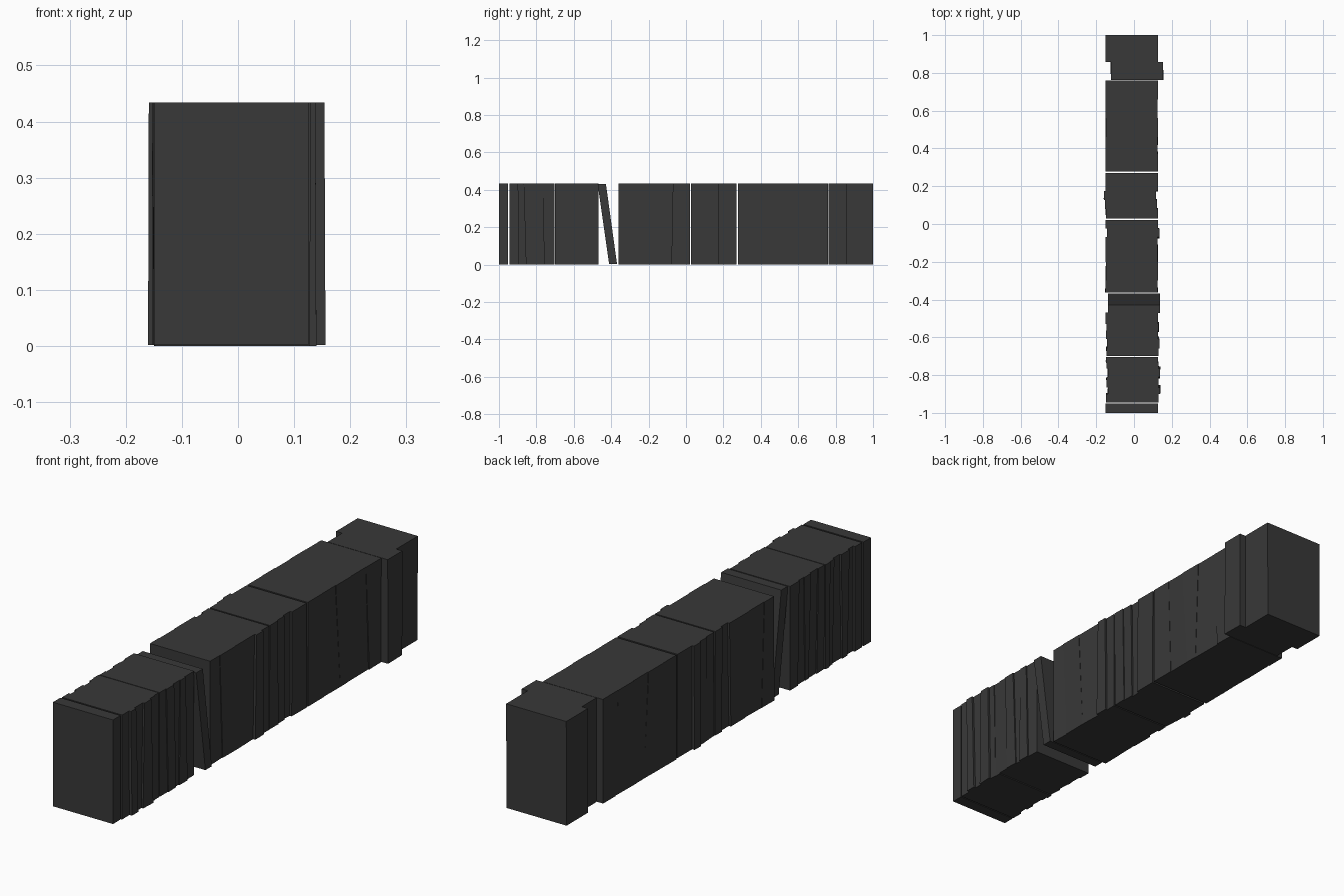
import bpy, bmesh, random

random.seed(4)
cube = bpy.data.objects.get("Cube")
if cube:
    bpy.data.objects.remove(cube, do_unlink=True)

LEFT, RIGHT, TOP = -0.15, 0.126, 0.434

dark = bpy.data.materials.new("charcoal")
dark.use_nodes = True
colour = (0.04, 0.04, 0.04, 1)
dark.diffuse_color = colour
bsdf = dark.node_tree.nodes["Principled BSDF"]
bsdf.inputs["Base Color"].default_value = colour
bsdf.inputs["Roughness"].default_value = 0.8


def add_prism(name, bottom, top):
    """Loft a closed solid between two outlines with matching points."""
    bm = bmesh.new()
    low = [bm.verts.new(p) for p in bottom]
    high = [bm.verts.new(p) for p in top]
    bm.faces.new(low[::-1])
    bm.faces.new(high)
    n = len(low)
    for i in range(n):
        j = (i + 1) % n
        bm.faces.new((low[i], low[j], high[j], high[i]))
    bmesh.ops.recalc_face_normals(bm, faces=bm.faces)
    mesh = bpy.data.meshes.new(name)
    bm.to_mesh(mesh)
    bm.free()
    mesh.materials.append(dark)
    obj = bpy.data.objects.new(name, mesh)
    bpy.context.collection.objects.link(obj)
    return obj


def add_row(name, start, books, base=0.002, height=TOP):
    """A run of touching books: (end y, x shift, lean of the far edge at the base)."""
    sides = {LEFT: ([], []), RIGHT: ([], [])}
    y, lean = start, 0
    for end, shift, next_lean in books:
        for x, (low, high) in sides.items():
            for edge, tilt in ((y, lean), (end, next_lean)):
                wobble = random.uniform(-0.002, 0.002) if len(books) > 1 else 0
                low.append((x + shift + wobble, edge + tilt, base))
                high.append((x + shift, edge, height))
        y, lean = end, next_lean
    outlines = [sides[RIGHT][k] + sides[LEFT][k][::-1] for k in (0, 1)]
    return add_prism(name, *outlines)


# Books from the front of the row to the back
add_row("front_book", -1.0, [(-0.951, 0, 0)])
add_row("front_books", -0.944, [
    (-0.90, 0.003, 0.005), (-0.865, 0.012, 0.012), (-0.81, 0.004, -0.008),
    (-0.765, 0.012, 0.01), (-0.735, 0.004, 0.008), (-0.703, 0.001, 0)], 0)
add_row("second_books", -0.70, [
    (-0.66, 0.004, 0.012), (-0.61, 0.008, 0.015), (-0.565, 0.002, -0.008),
    (-0.53, 0.005, 0.01), (-0.468, 0, 0)])
add_row("middle_books", -0.362, [
    (-0.30, -0.001, 0.02), (-0.20, 0.001, 0.025), (-0.07, -0.001, -0.008),
    (-0.025, 0.008, 0.004), (0.022, 0, 0)])
add_row("fourth_books", 0.028, [
    (0.08, 0.001, 0.006), (0.128, -0.003, 0.004), (0.175, -0.009, -0.004),
    (0.27, 0, 0)])
add_row("wide_books", 0.278, [
    (0.37, 0, 0.015), (0.46, -0.001, 0.03), (0.56, 0.001, -0.02),
    (0.66, -0.001, 0.02), (0.76, 0, 0)])
add_row("back_books", 0.762, [(0.858, 0.028, 0), (1.0, 0, 0)])

# Thin book leaning back against the second run
add_prism(
    "leaning_book",
    [(x + 0.012, y, 0.004) for x, y in
     ((LEFT, -0.411), (RIGHT, -0.411), (RIGHT, -0.369), (LEFT, -0.369))],
    [(x + 0.012, y, TOP - 0.003) for x, y in
     ((LEFT, -0.472), (RIGHT, -0.472), (RIGHT, -0.428), (LEFT, -0.428))])
